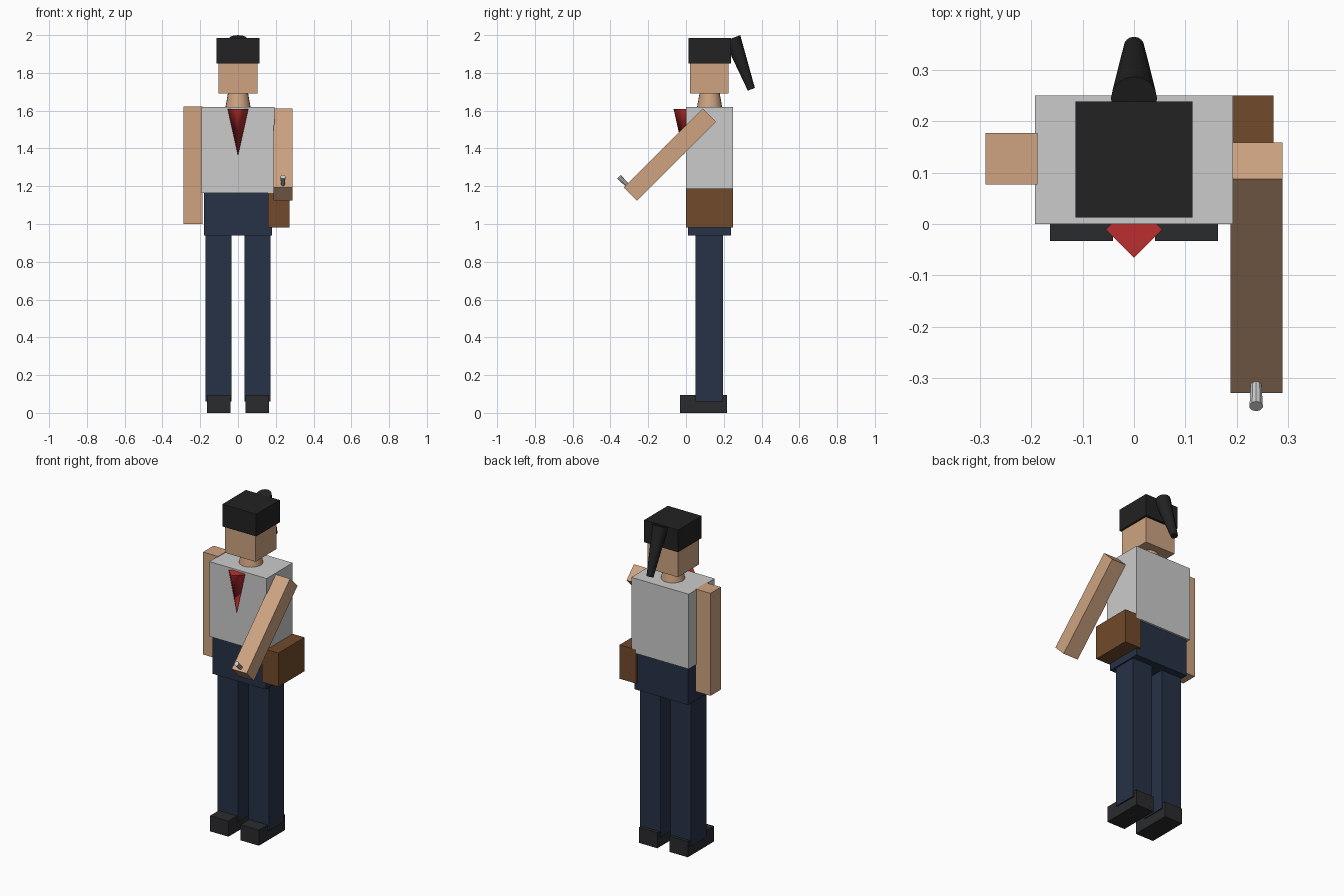
import bpy, math
from mathutils import Vector

if "Cube" in bpy.data.objects:
    bpy.data.objects.remove(bpy.data.objects["Cube"])


def material(name, rgb):
    m = bpy.data.materials.new(name)
    m.diffuse_color = (*rgb, 1)
    m.use_nodes = True
    m.node_tree.nodes["Principled BSDF"].inputs["Base Color"].default_value = m.diffuse_color
    return m


SKIN = material("skin", (0.62, 0.37, 0.22))
SHIRT = material("shirt_cloth", (0.68, 0.68, 0.70))
NAVY = material("navy_cloth", (0.02, 0.032, 0.062))
BLACK = material("black_hair", (0.016, 0.016, 0.017))
SHOE = material("dark_leather", (0.023, 0.024, 0.027))
BROWN = material("brown_leather", (0.165, 0.07, 0.025))
RED = material("red_cloth", (0.50, 0.028, 0.028))


def finish(name, mat):
    ob = bpy.context.object
    ob.name = name
    if mat:
        ob.data.materials.append(mat)
    return ob


def box(name, x, y, z, mat, tilt=0):
    """Box from (min, max) ranges, optionally tilted about x."""
    bpy.ops.mesh.primitive_cube_add(size=1, location=[(a + b) / 2 for a, b in (x, y, z)],
                                    rotation=(tilt, 0, 0))
    bpy.context.object.scale = [b - a for a, b in (x, y, z)]
    bpy.ops.object.transform_apply(location=False, rotation=False, scale=True)
    return finish(name, mat)


def cone(name, x, start, end, r1, r2, sides, mat, smooth=35):
    """Tapered rod between two (y, z) points in the plane at x."""
    a, b = Vector(start), Vector(end)
    d, mid = b - a, (a + b) / 2
    bpy.ops.mesh.primitive_cone_add(vertices=sides, radius1=r1, radius2=r2, depth=d.length,
                                    location=(x, mid.x, mid.y),
                                    rotation=(math.atan2(-d.x, d.y), 0, 0))
    bpy.ops.object.shade_smooth_by_angle(angle=math.radians(smooth))
    return finish(name, mat)


# Legs and shoes
for side, s in (("left", -1), ("right", 1)):
    box(side + "_shoe", sorted((s * 0.041, s * 0.164)), (-0.033, 0.217), (0, 0.095), SHOE)
    box(side + "_leg", sorted((s * 0.035, s * 0.172)), (0.05, 0.197), (0.06, 0.95), NAVY)

# Body
box("hips", (-0.18, 0.18), (0.01, 0.237), (0.938, 1.18), NAVY)
box("torso", (-0.193, 0.193), (0, 0.25), (1.165, 1.62), SHIRT)
cone("necktie", 0, (-0.011, 1.363), (-0.011, 1.61), 0, 0.055, 4, RED, 92)
box("hip_bag", (0.16, 0.272), (0.0, 0.25), (0.982, 1.188), BROWN)

# Arms: one hanging, one swung forward
box("left_arm", (-0.289, -0.188), (0.077, 0.177), (1.0, 1.623), SKIN)
cy, cz, half = -0.0855, 1.3675, 0.295
box("right_arm", (0.188, 0.289), (cy - 0.05, cy + 0.05), (cz - half, cz + half), SKIN,
    -math.radians(45))
cone("held_stick", 0.238, (-0.295, 1.19), (-0.355, 1.25), 0.010, 0.0135, 10, None)

# Head, hair and ponytail
cone("neck", 0, (0.125, 1.61), (0.125, 1.70), 0.068, 0.052, 20, SKIN)
box("head", (-0.103, 0.103), (0.021, 0.225), (1.69, 1.90), SKIN)
box("hair", (-0.114, 0.114), (0.0125, 0.239), (1.85, 1.985), BLACK)
cone("ponytail", 0, (0.245, 1.984), (0.346, 1.713), 0.045, 0.02, 16, BLACK)
